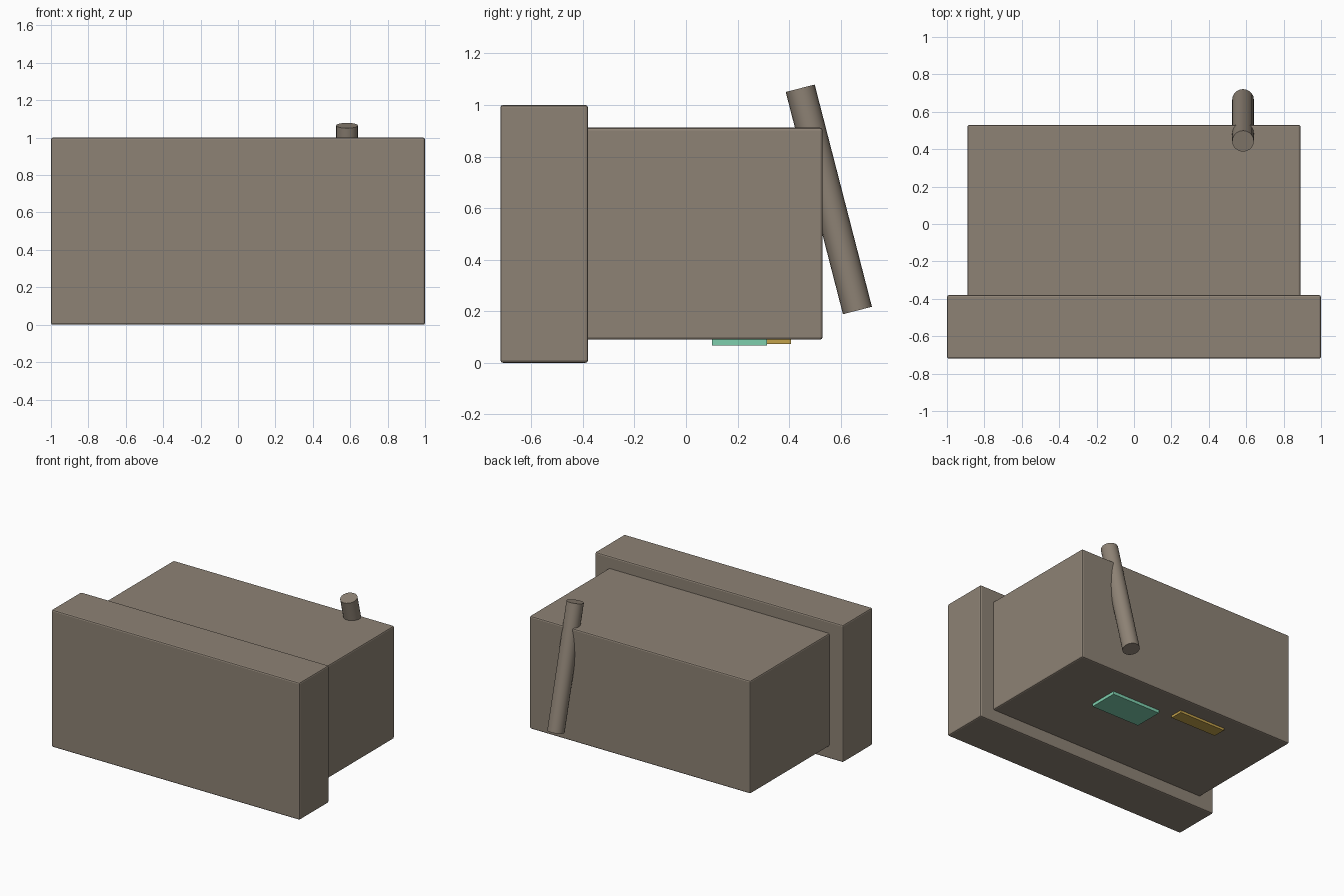
import bpy
from math import radians
from mathutils import Vector

old = bpy.data.objects.get("Cube")
if old:
    bpy.data.objects.remove(old, do_unlink=True)


def material(name, rgb):
    mat = bpy.data.materials.new(name)
    mat.use_nodes = True
    colour = (*rgb, 1)
    mat.diffuse_color = colour
    mat.node_tree.nodes["Principled BSDF"].inputs["Base Color"].default_value = colour
    return mat


def box(name, low, high, mat, bevel=0):
    low, high = Vector(low), Vector(high)
    bpy.ops.mesh.primitive_cube_add(size=1, location=(low + high) / 2)
    obj = bpy.context.object
    obj.name = name
    obj.scale = high - low
    bpy.ops.object.transform_apply(location=False, rotation=False)
    obj.data.materials.append(mat)
    if bevel:
        mod = obj.modifiers.new("Edge bevel", "BEVEL")
        mod.width = bevel
        mod.segments = 2
    return obj


def rod(name, start, end, radius, mat):
    start, end = Vector(start), Vector(end)
    axis = end - start
    bpy.ops.mesh.primitive_cylinder_add(vertices=20, radius=radius, depth=axis.length,
                                        location=(start + end) / 2)
    obj = bpy.context.object
    obj.name = name
    obj.rotation_euler = axis.to_track_quat("Z", "Y").to_euler()
    obj.data.materials.append(mat)
    bpy.ops.object.shade_smooth_by_angle(angle=radians(30))
    return obj


taupe = material("Taupe", (0.27, 0.225, 0.178))
green = material("Mint green", (0.21, 0.62, 0.42))
gold = material("Gold", (0.55, 0.36, 0.07))

# Wide front slab and the smaller body behind it
box("front_panel", (-1, -0.72, 0), (1, -0.38, 1), taupe, 0.01)
box("body", (-0.89, -0.39, 0.09), (0.89, 0.53, 0.912), taupe, 0.01)

# Slanted rod piercing the back edge
rod("back_rod", (0.583, 0.665, 0.203), (0.583, 0.443, 1.065), 0.058, taupe)

# Small coloured plates under the body
box("green_plate", (0.05, 0.10, 0.068), (0.44, 0.315, 0.095), green)
box("gold_plate", (-0.43, 0.315, 0.073), (-0.06, 0.408, 0.095), gold)
